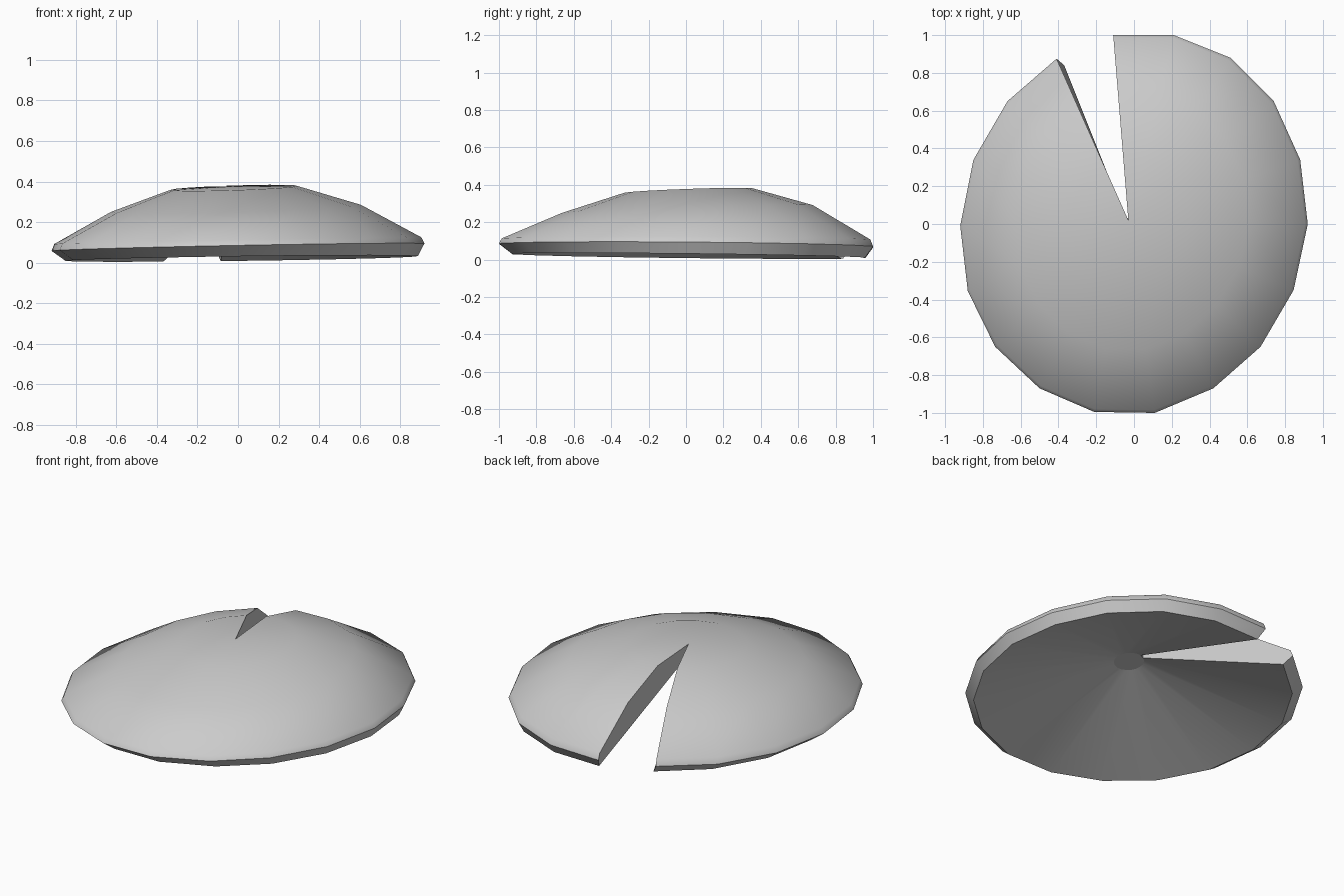
import bpy, bmesh

if "Cube" in bpy.data.objects:
    bpy.data.objects.remove(bpy.data.objects["Cube"])

# Rim outline seen from above, clockwise from one side of the notch to the other
rim = [(-0.11, 1.0), (0.21, 1.0), (0.51, 0.88), (0.74, 0.65), (0.88, 0.34),
       (0.92, 0.0), (0.845, -0.35), (0.67, -0.65), (0.42, -0.87), (0.11, -1.0),
       (-0.21, -0.995), (-0.5, -0.87), (-0.735, -0.65), (-0.88, -0.355),
       (-0.92, -0.01), (-0.85, 0.34), (-0.67, 0.65), (-0.41, 0.875)]
cx, cy = -0.03, 0.02

# Rings from crown to underside: scale, height, slope x, slope y, shift x, shift y
rings = [(0.34, 0.369, 0.03, 0.034, 0, 0), (0.67, 0.268, 0.028, 0.03, 0, 0),
         (0.985, 0.108, 0.018, -0.004, 0, 0), (1.0, 0.076, 0.02, -0.009, 0, 0),
         (0.945, 0.02, 0.014, -0.012, 0.02, 0.012),
         (0.09, 0.285, 0.02, 0.03, 0.02, -0.07)]

bm = bmesh.new()


def make_ring(s, z, tx, ty, dx, dy):
    verts = []
    for px, py in rim:
        x, y = cx + dx + (px - cx) * s, cy + dy + (py - cy) * s
        verts.append(bm.verts.new((x, y, max(0, z + tx * x + ty * y))))
    return verts


loops = [make_ring(*r) for r in rings]
apex = bm.verts.new((cx, cy, 0.376))
n = len(rim)

# Crown fan, then bands over the dome, around the rim and up the hollow underside
for i in range(n - 1):
    bm.faces.new((apex, loops[0][i], loops[0][i + 1]))
    for a, b in zip(loops, loops[1:]):
        bm.faces.new((a[i], b[i], b[i + 1], a[i + 1]))

# Underside hub with a crisp edge, notch walls and notch root
hub = bm.faces.new(loops[-1])
bm.faces.new([apex] + [l[0] for l in loops])
bm.faces.new([apex] + [l[-1] for l in loops])
bm.faces.new((apex, loops[-1][0], loops[-1][-1]))
for e in hub.edges:
    e.smooth = False
bmesh.ops.recalc_face_normals(bm, faces=bm.faces)

mesh = bpy.data.meshes.new("leaf_pad")
bm.to_mesh(mesh)
bm.free()
pad = bpy.data.objects.new("leaf_pad", mesh)
bpy.context.collection.objects.link(pad)
bpy.context.view_layer.objects.active = pad
pad.select_set(True)
bpy.ops.object.shade_smooth_by_angle(angle=0.78, keep_sharp_edges=True)
